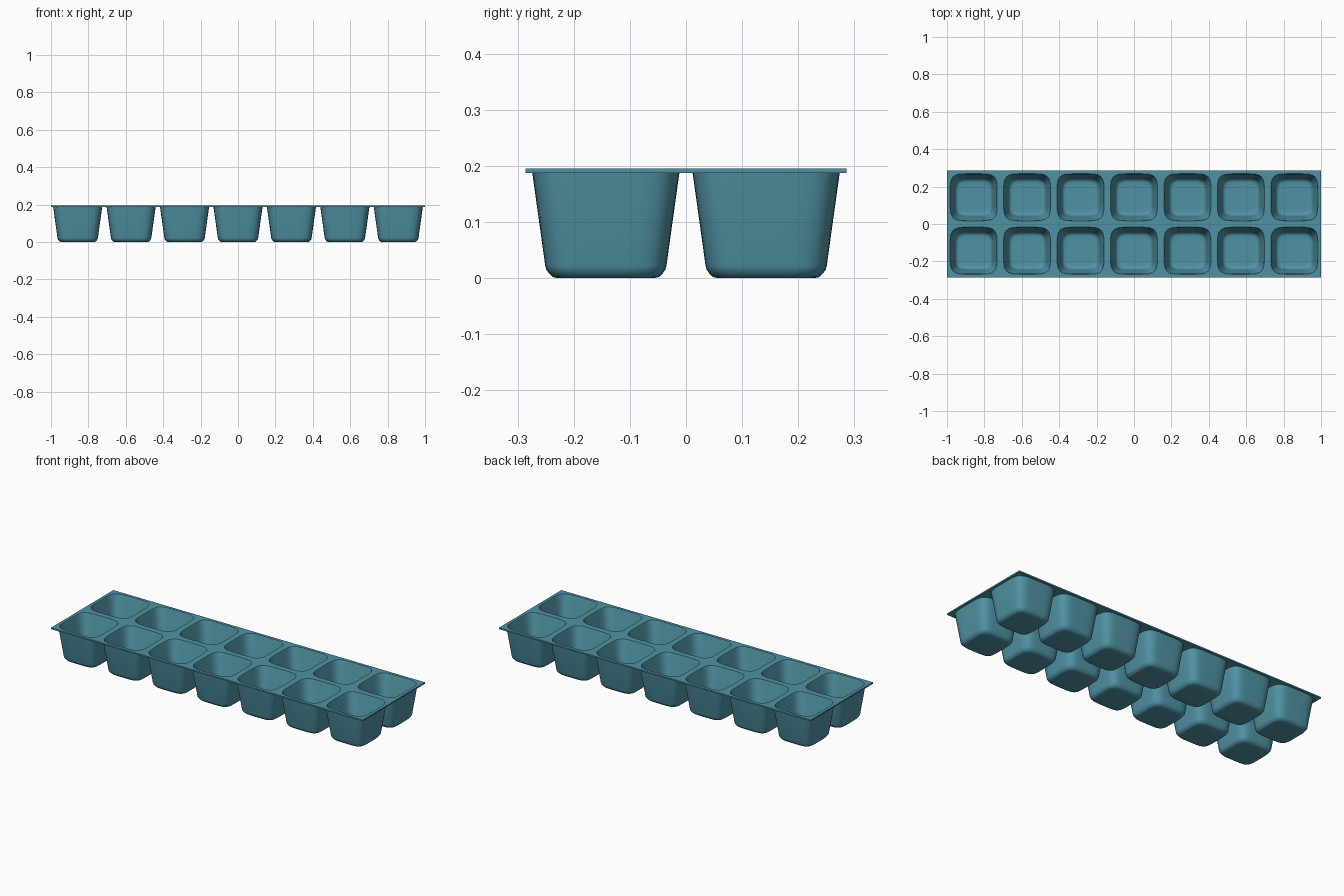
import bpy, bmesh, math

if "Cube" in bpy.data.objects:
    bpy.data.objects.remove(bpy.data.objects["Cube"])

NX, NY, P = 7, 2, 2 / 7          # cell counts and pitch
TOP, UNDER = 0.195, 0.187        # rim plate faces
N = 64                           # points round each cup

# (half width, height) profiles of the cup skins, rim to floor
OUTER = [(0.131, UNDER), (0.108, 0.022), (0.106, 0.015), (0.101, 0.008),
         (0.095, 0.002), (0.085, 0.0), (0.05, 0.0)]
INNER = [(0.126, TOP), (0.123, 0.188), (0.101, 0.028), (0.098, 0.020),
         (0.093, 0.013), (0.086, 0.009), (0.076, 0.008), (0.045, 0.008)]

bm = bmesh.new()


def ring(cx, cy, half, z, power=None):
    """Bulged rounded square, or a true square when power is None."""
    out = []
    for i in range(N):
        a = 2 * math.pi * i / N
        c, s = math.cos(a), math.sin(a)
        if power is None:
            r = half / max(abs(c), abs(s))
        else:
            r = half / (abs(c) ** power + abs(s) ** power) ** (1 / power)
        out.append(bm.verts.new((cx + r * c, cy + r * s, z)))
    return out


def skin(cx, cy, profile, z, flip):
    """Plate square running into a cup and closed by its floor."""
    rings = [ring(cx, cy, P / 2, z)]
    rings += [ring(cx, cy, h, pz, 5.0) for h, pz in profile]
    for a, b in zip(rings, rings[1:]):
        for i in range(N):
            j = (i + 1) % N
            q = (a[i], a[j], b[j], b[i])
            bm.faces.new(q[::-1] if flip else q)
    bm.faces.new(rings[-1][::-1] if flip else rings[-1])


# Cups with their share of the rim plate
for ix in range(NX):
    for iy in range(NY):
        cx, cy = (ix - (NX - 1) / 2) * P, (iy - (NY - 1) / 2) * P
        skin(cx, cy, INNER, TOP, False)
        skin(cx, cy, OUTER, UNDER, True)
bmesh.ops.remove_doubles(bm, verts=bm.verts, dist=1e-4)

# Outer edge of the plate
border = [e for e in bm.edges if e.is_boundary]
bmesh.ops.bridge_loops(bm, edges=border)
bmesh.ops.recalc_face_normals(bm, faces=bm.faces)

mesh = bpy.data.meshes.new("ice_tray")
bm.to_mesh(mesh)
bm.free()
tray = bpy.data.objects.new("ice_tray", mesh)
bpy.context.collection.objects.link(tray)

mat = bpy.data.materials.new("teal_plastic")
mat.diffuse_color = (0.08, 0.29, 0.37, 1)
mat.use_nodes = True
mat.node_tree.nodes["Principled BSDF"].inputs["Base Color"].default_value = mat.diffuse_color
mesh.materials.append(mat)

bpy.context.view_layer.objects.active = tray
tray.select_set(True)
bpy.ops.object.shade_smooth_by_angle(angle=math.radians(35))
